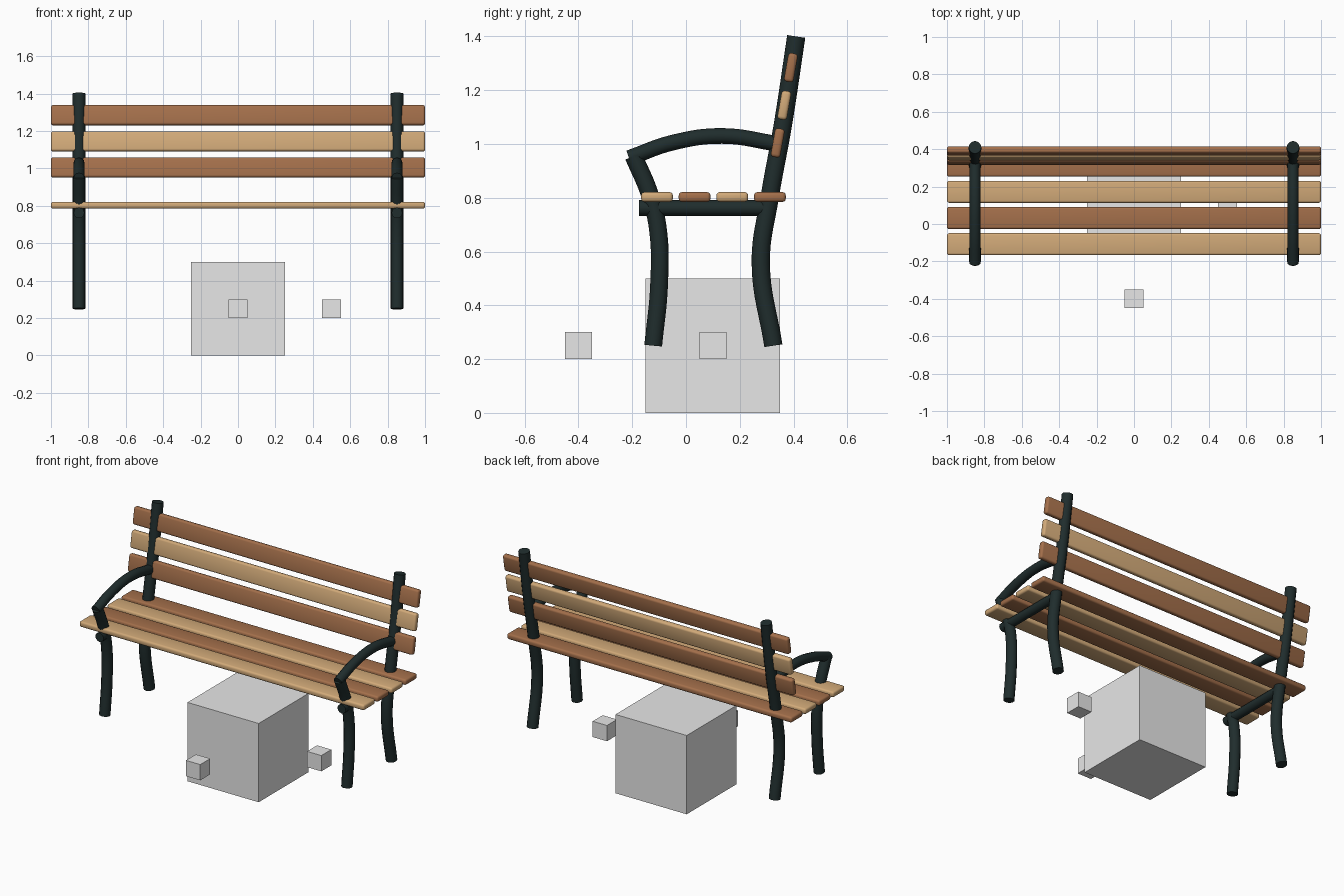
import bpy
from math import radians
from mathutils import Vector

if "Cube" in bpy.data.objects:
    bpy.data.objects.remove(bpy.data.objects["Cube"])


def material(name, rgb):
    m = bpy.data.materials.new(name)
    m.use_nodes = True
    m.diffuse_color = (*rgb, 1)
    m.node_tree.nodes["Principled BSDF"].inputs["Base Color"].default_value = (*rgb, 1)
    return m


IRON = material("dark green iron", (0.014, 0.026, 0.026))
DARK = material("brown wood", (0.37, 0.16, 0.07))
LIGHT = material("pale wood", (0.64, 0.40, 0.19))
GREY = material("plain grey", (0.8, 0.8, 0.8))


def smooth(ob):
    bpy.ops.object.select_all(action="DESELECT")
    ob.select_set(True)
    bpy.context.view_layer.objects.active = ob
    bpy.ops.object.shade_smooth_by_angle(angle=radians(40))


def box(name, size, centre, mat, tilt=0, bevel=0):
    bpy.ops.mesh.primitive_cube_add(size=1, location=centre, rotation=(tilt, 0, 0))
    ob = bpy.context.object
    ob.name = name
    ob.scale = size
    bpy.ops.object.transform_apply(location=False, rotation=False, scale=True)
    ob.data.materials.append(mat)
    if bevel:
        mod = ob.modifiers.new("rounded edges", "BEVEL")
        mod.width = bevel
        mod.segments = 3
        bpy.ops.object.modifier_apply(modifier=mod.name)
        smooth(ob)
    return ob


def tube(name, x, path, radius):
    """Round iron bar through (y, z) points in the plane at x."""
    curve = bpy.data.curves.new(name, "CURVE")
    curve.dimensions = "3D"
    curve.bevel_depth = radius
    curve.bevel_resolution = 4
    curve.resolution_u = 8
    curve.use_fill_caps = True
    spline = curve.splines.new("BEZIER")
    spline.bezier_points.add(len(path) - 1)
    for p, (y, z) in zip(spline.bezier_points, path):
        p.co = Vector((x, y, z))
        p.handle_left_type = p.handle_right_type = "AUTO"
    curve.materials.append(IRON)
    ob = bpy.data.objects.new(name, curve)
    bpy.context.collection.objects.link(ob)
    bpy.ops.object.select_all(action="DESELECT")
    ob.select_set(True)
    bpy.context.view_layer.objects.active = ob
    bpy.ops.object.convert(target="MESH")
    smooth(bpy.context.object)


# Iron end frames
front_leg = [(-0.122, 0.25), (-0.1, 0.48), (-0.104, 0.68), (-0.134, 0.81), (-0.195, 0.955)]
back_leg = [(0.325, 0.25), (0.278, 0.56), (0.311, 0.8), (0.36, 1.07), (0.41, 1.4)]
armrest = [(-0.212, 0.948), (-0.05, 1.005), (0.134, 1.03), (0.345, 1.0)]
seat_rail = [(-0.175, 0.762), (0.3, 0.762)]
for side, x in (("left", 0.85), ("right", -0.85)):
    tube(side + "_front_leg", x, front_leg, 0.033)
    tube(side + "_back_leg", x, back_leg, 0.034)
    tube(side + "_armrest", x, armrest, 0.029)
    tube(side + "_seat_rail", x, seat_rail, 0.029)

# Seat slats, alternating wood from the front
for i in range(4):
    box(f"seat_slat_{i + 1}", (2, 0.118, 0.036), (0, -0.108 + 0.14 * i, 0.803),
        DARK if i % 2 else LIGHT, bevel=0.012)

# Backrest slats, leaning with the posts
for i in range(3):
    box(f"back_slat_{i + 1}", (2, 0.036, 0.108), (0, 0.341 + 0.0245 * i, 1.004 + 0.14 * i),
        LIGHT if i % 2 else DARK, tilt=radians(-10), bevel=0.012)

# Plain blocks beneath and beside the seat
box("large_block", (0.5, 0.5, 0.5), (0, 0.1, 0.25), GREY)
box("front_small_block", (0.1, 0.1, 0.1), (0, -0.4, 0.25), GREY)
box("side_small_block", (0.1, 0.1, 0.1), (0.5, 0.1, 0.25), GREY)
